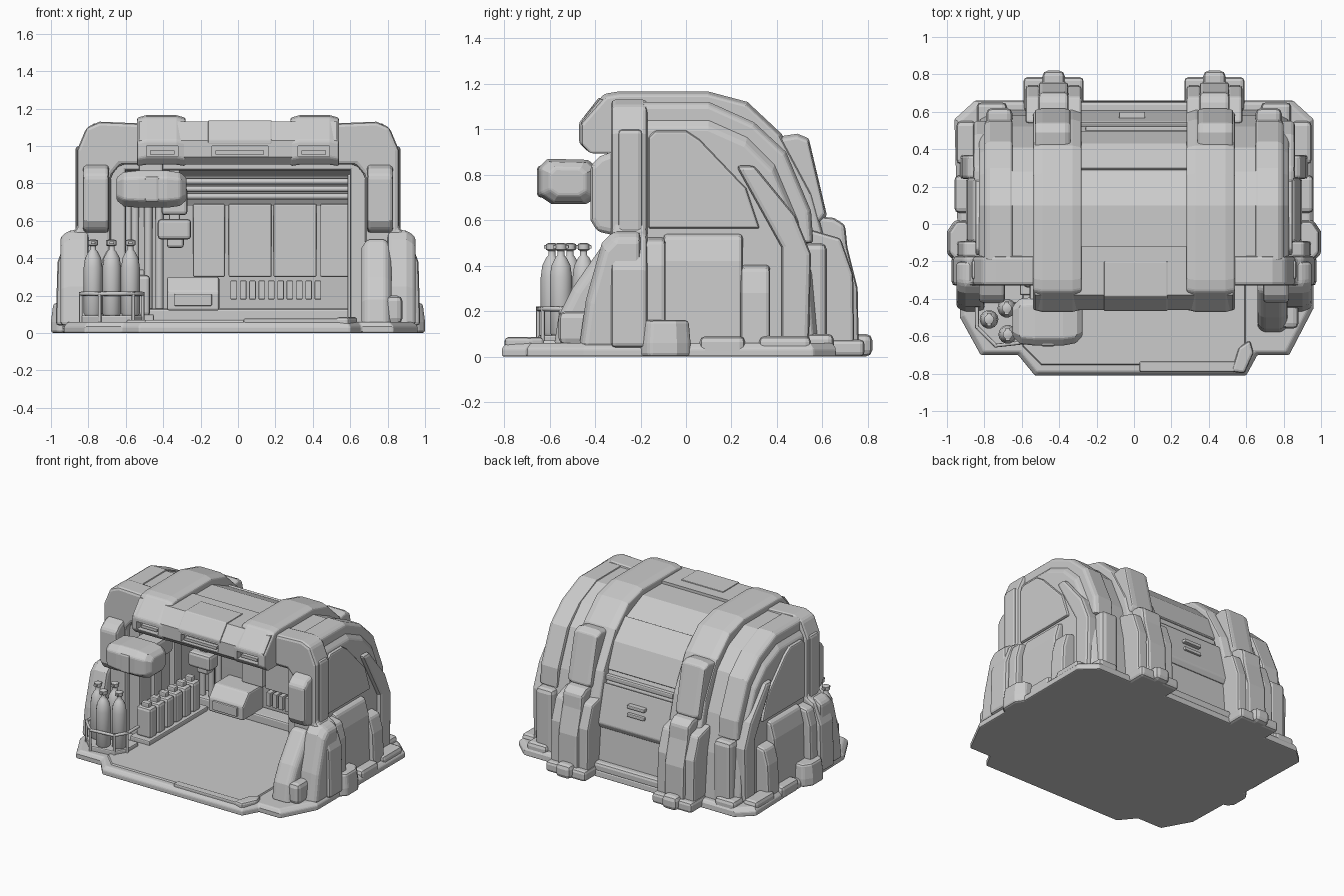
import bpy, bmesh, math


def loft(name, sections, bevel=0.0, mirror=False, smooth=False):
    """Skin equal-length rings of 3D points, cap both ends."""
    bm = bmesh.new()
    rings = [[bm.verts.new(p) for p in s] for s in sections]
    n = len(rings[0])
    for a, b in zip(rings, rings[1:]):
        for i in range(n):
            f = bm.faces.new((a[i], a[(i + 1) % n], b[(i + 1) % n], b[i]))
            f.smooth = smooth
    bm.faces.new(rings[0][::-1])
    bm.faces.new(rings[-1])
    bmesh.ops.recalc_face_normals(bm, faces=bm.faces)
    me = bpy.data.meshes.new(name)
    bm.to_mesh(me)
    bm.free()
    ob = bpy.data.objects.new(name, me)
    bpy.context.collection.objects.link(ob)
    if mirror:
        ob.modifiers.new("Mirror", 'MIRROR')
    if bevel:
        m = ob.modifiers.new("Bevel", 'BEVEL')
        m.width, m.segments, m.limit_method = bevel, 2, 'ANGLE'
        m.angle_limit = math.radians(35)
    return ob


def prism(name, axis, pts, steps, bevel=0.012, mirror=False, pivot=(0, 0)):
    """Extrude a 2D profile along an axis; steps = (position, scale about pivot)."""
    secs = []
    for pos, s in steps:
        q = [(pivot[0] + (u - pivot[0]) * s, pivot[1] + (v - pivot[1]) * s) for u, v in pts]
        secs.append([{'x': (pos, u, v), 'y': (u, pos, v), 'z': (u, v, pos)}[axis] for u, v in q])
    return loft(name, secs, bevel, mirror)


def box(name, x, y, z, bevel=0.01, mirror=False):
    pts = [(x[0], y[0]), (x[1], y[0]), (x[1], y[1]), (x[0], y[1])]
    return prism(name, 'z', pts, [(z[0], 1), (z[1], 1)], bevel, mirror)


def lathe(name, c, profile, n=14):
    secs = [[(c[0] + r * math.cos(k * math.tau / n), c[1] + r * math.sin(k * math.tau / n), c[2] + z)
             for k in range(n)] for r, z in profile]
    ob = loft(name, secs, 0, False, True)
    bpy.ops.object.select_all(action='DESELECT')
    ob.select_set(True)
    bpy.context.view_layer.objects.active = ob
    bpy.ops.object.shade_smooth_by_angle(angle=math.radians(50))
    return ob


def tube(name, pts, r):
    cu = bpy.data.curves.new(name, 'CURVE')
    cu.dimensions, cu.bevel_depth, cu.bevel_resolution, cu.use_fill_caps = '3D', r, 2, True
    sp = cu.splines.new('POLY')
    sp.points.add(len(pts) - 1)
    for p, co in zip(sp.points, pts):
        p.co = (*co, 1)
    ob = bpy.data.objects.new(name, cu)
    bpy.context.collection.objects.link(ob)


# Base slab and floor
base = [(-0.62, -0.7), (-0.53, -0.81), (0.6, -0.81), (0.66, -0.7), (0.83, -0.7), (0.96, -0.45),
        (0.96, 0.56), (0.85, 0.66), (-0.85, 0.66), (-0.96, 0.56), (-0.93, -0.5), (-0.82, -0.7)]
prism("base_slab", 'z', base, [(0, 1), (0.035, 1), (0.06, 0.975)], 0.008)
floor = [(-0.5, -0.76), (0.55, -0.76), (0.6, -0.66), (0.6, 0.42), (-0.6, 0.42), (-0.6, -0.66)]
prism("floor_plate", 'z', floor, [(0.05, 1), (0.07, 0.985)], 0)
box("door_sill", (0.03, 0.56), (-0.79, -0.735), (0.03, 0.078), 0.008)
lump = [(0.84, -0.2), (0.96, -0.2), (1.0, -0.16), (1.0, -0.04), (0.96, 0.02), (0.84, 0.02)]
prism("base_side_lump", 'z', lump, [(0, 1), (0.06, 1), (0.16, 0.92)], 0.015, True, (0.84, -0.09))
for i, (x, y, z) in enumerate([((0.85, 0.96), (0.06, 0.26), 0.09), ((0.84, 0.95), (0.32, 0.55), 0.09),
                               ((0.68, 0.84), (0.52, 0.65), 0.1)]):
    box(f"base_lump_{i}", x, y, (0, z), 0.025, True)
kerb = [(0.52, -0.79), (0.59, -0.8), (0.64, -0.69), (0.62, -0.62), (0.56, -0.66)]
prism("floor_corner_kerb", 'z', kerb, [(0.02, 1), (0.085, 0.99)], 0.015, False, (0.58, -0.7))

# Curved roof and back wall
outer = [(-0.22, 1.11), (0.1, 1.11), (0.28, 1.03), (0.41, 0.9), (0.52, 0.64), (0.58, 0.38), (0.61, 0.04)]
inner = [(0.46, 0.04), (0.43, 0.35), (0.4, 0.68), (0.3, 0.84), (0.1, 0.92), (-0.22, 0.92)]
prism("roof_shell", 'x', outer + inner, [(-0.66, 1), (0.66, 1)], 0.006)

# Thick side walls with chamfered outer edge and inset panel
wall = outer + [(-0.22, 0.04)]
prism("side_wall", 'x', wall, [(0.61, 1), (0.74, 1), (0.83, 0.9)], 0.012, True, (0.1, 0.04))
panel = [(-0.17, 0.56), (-0.17, 0.97), (-0.14, 1.0), (0.0, 1.0), (0.06, 0.96), (0.27, 0.74), (0.33, 0.56)]
prism("side_panel", 'x', panel, [(0.8, 1), (0.848, 0.97)], 0.01, True, (0.05, 0.7))

# Raised arch band along each end of the roof
band = [(-0.2, 1.12), (0.1, 1.12), (0.3, 1.03), (0.44, 0.9), (0.55, 0.64), (0.56, 0.5),
        (0.48, 0.5), (0.46, 0.62), (0.36, 0.84), (0.25, 0.95), (0.08, 1.03), (-0.2, 1.03)]
prism("end_band", 'x', band, [(0.65, 1), (0.77, 1), (0.8, 0.97)], 0.012, True, (0.1, 0.5))
lower = [(0.42, 0.05), (0.54, 0.05), (0.55, 0.45), (0.48, 0.62), (0.3, 0.84), (0.22, 0.84), (0.42, 0.48)]
prism("side_rear_frame", 'x', lower, [(0.72, 1), (0.86, 1)], 0.02, True)
box("rear_corner_post", (0.65, 0.79), (0.5, 0.62), (0.03, 0.5), 0.03, True)

# Front portal frame
portal = [(0.975, 0.04), (0.965, 0.38), (0.91, 0.53), (0.86, 0.56), (0.86, 0.98), (0.81, 1.1), (0.74, 1.13),
          (0.5, 1.12), (0.5, 0.9), (0.63, 0.9), (0.68, 0.84), (0.68, 0.04)]
prism("portal_frame", 'y', portal, [(-0.33, 1), (-0.17, 1)], 0.02, True)
prism("portal_column", 'x', [(-0.3, 0.53), (-0.39, 0.55), (-0.42, 0.6), (-0.42, 0.84), (-0.38, 0.88), (-0.3, 0.91)],
      [(0.69, 1), (0.81, 1), (0.83, 0.95)], 0.018, True, (-0.34, 0.72))
box("inner_jamb", (0.6, 0.7), (-0.28, -0.1), (0.05, 0.9), 0.012, True)
box("lintel", (-0.66, 0.66), (-0.28, -0.12), (0.87, 0.94), 0.012)
box("side_pilaster", (0.82, 0.87), (-0.3, -0.19), (0.5, 1.0), 0.02, True)

# Header beam and two heavy ribs running over the roof and down the back
head = [(-0.42, 0.9), (-0.46, 0.94), (-0.46, 1.03), (-0.38, 1.13), (-0.12, 1.13), (-0.12, 0.9)]
header = prism("header_beam", 'x', head, [(-0.53, 1), (0.53, 1)], 0)
rib = [(-0.43, 0.9), (-0.47, 0.94), (-0.47, 1.03), (-0.36, 1.155), (-0.3, 1.165), (0.1, 1.165), (0.27, 1.12),
       (0.42, 0.98), (0.56, 0.72), (0.62, 0.5), (0.64, 0.04), (0.54, 0.04), (0.5, 0.6), (0.4, 0.86),
       (0.27, 0.98), (0.08, 1.05), (-0.28, 1.05), (-0.28, 0.9)]
ribs = prism("roof_rib", 'x', rib, [(0.28, 0.975), (0.33, 1), (0.49, 1), (0.54, 0.975)], 0.01, True, (0.0, 0.6))

# Recessed vents across the front
for i, (x0, x1) in enumerate([(-0.49, -0.32), (-0.14, 0.16), (0.32, 0.49)]):
    cut = box(f"vent_cutter_{i}", (x0, x1), (-0.55, -0.42), (0.945, 1.0), 0)
    cut.hide_render = True
    cut.hide_viewport = True
    for ob in (header, ribs):
        m = ob.modifiers.new("Vent", 'BOOLEAN')
        m.object, m.operation, m.solver = cut, 'DIFFERENCE', 'EXACT'
    box(f"vent_slat_{i}", (x0 + 0.02, x1 - 0.02), (-0.45, -0.4), (0.955, 0.975), 0)
prism("header_plate", 'x', [(-0.465, 1.01), (-0.465, 1.035), (-0.385, 1.137), (-0.2, 1.137), (-0.2, 1.1), (-0.4, 1.05)],
      [(-0.16, 1), (0.18, 1)], 0.006)

# Rear rib hump, legs and feet
hump = [(0.36, 0.96), (0.49, 0.98), (0.54, 0.96), (0.62, 0.62), (0.56, 0.55), (0.4, 0.85)]
prism("rib_hump", 'x', hump, [(0.34, 0.93), (0.37, 1), (0.49, 1), (0.53, 0.93)], 0.01, True, (0.5, 0.78))
leg = [(0.55, 0.04), (0.76, 0.04), (0.755, 0.3), (0.71, 0.48), (0.7, 0.58), (0.65, 0.61), (0.55, 0.62)]
prism("rib_leg", 'x', leg, [(0.35, 1), (0.51, 1)], 0.02, True)
for x in ((0.28, 0.36), (0.5, 0.58)):
    prism("rib_leg_post", 'x', [(0.52, 0.04), (0.74, 0.04), (0.735, 0.36), (0.68, 0.52), (0.54, 0.56)],
          [(x[0], 1), (x[1], 1)], 0.015, True)
box("rib_foot", (0.27, 0.59), (0.6, 0.785), (0, 0.075), 0.02, True)
box("rib_toe", (0.37, 0.49), (0.7, 0.82), (0, 0.1), 0.03, True)

# Panels and handle on the back
prism("back_panel", 'x', [(0.5, 0.62), (0.545, 0.64), (0.61, 0.37), (0.59, 0.33), (0.55, 0.35)],
      [(-0.29, 1), (0.29, 1)], 0.008)
prism("upper_back_panel", 'x', [(0.27, 1.0), (0.3, 1.035), (0.43, 0.9), (0.5, 0.72), (0.46, 0.7)],
      [(-0.29, 1), (0.29, 1)], 0.006)
box("back_ridge", (-0.26, 0.3), (0.46, 0.525), (0.65, 0.69), 0.01)
for dz in (0.47, 0.53):
    box("back_handle", (-0.08, 0.06), (0.55, 0.6), (dz, dz + 0.025), 0.006)
box("back_sill", (-0.3, 0.3), (0.58, 0.655), (0.03, 0.1), 0.02)

# Lower side buttresses
for i, (y0, y1, x, h) in enumerate([(-0.18, -0.09, 0.95, 0.53), (-0.1, 0.25, 0.9, 0.55), (0.24, 0.37, 0.93, 0.41)]):
    but = [(0.8, 0.04), (x, 0.04), (x - 0.01, h - 0.13), (x - 0.04, h - 0.02), (0.8, h)]
    prism(f"side_buttress_{i}", 'y', but, [(y0, 1), (y1, 1)], 0.018, True)

# Front buttresses: full on the right, slim on the left
fb = [(-0.47, 0.04), (-0.44, 0.25), (-0.37, 0.5), (-0.32, 0.55), (-0.2, 0.55), (-0.2, 0.04)]
prism("front_buttress", 'x', fb, [(0.8, 1), (0.9, 1), (0.95, 0.93)], 0.02, True, (-0.2, 0.04))
prism("right_buttress", 'x', [(-0.58, 0.05), (-0.56, 0.18), (-0.5, 0.3), (-0.36, 0.5), (-0.3, 0.5), (-0.3, 0.05)],
      [(0.66, 0.9), (0.69, 1), (0.79, 1), (0.82, 0.9)], 0.015, False, (-0.3, 0.05))
box("right_buttress_foot", (0.79, 0.88), (-0.56, -0.4), (0.05, 0.2), 0.03)

# Gas bottles in a rack
bottle = [(0.04, 0), (0.05, 0.015), (0.05, 0.26), (0.043, 0.31), (0.025, 0.345), (0.016, 0.355),
          (0.016, 0.375), (0.026, 0.38), (0.026, 0.405), (0.012, 0.41)]
for i, (x, y) in enumerate([(-0.775, -0.51), (-0.675, -0.59), (-0.575, -0.55), (-0.68, -0.45)]):
    lathe(f"gas_bottle_{i}", (x, y, 0.09), bottle)
    box(f"bottle_valve_{i}", (x - 0.012, x + 0.012), (y - 0.035, y + 0.035), (0.475, 0.49), 0.003)
rack = [(-0.84, -0.42), (-0.84, -0.55), (-0.74, -0.65), (-0.56, -0.63), (-0.51, -0.55), (-0.51, -0.42)]
tube("rack_rail", [(x, y, 0.21) for x, y in rack], 0.011)
for x, y in rack[1:5]:
    tube("rack_post", [(x, y, 0.05), (x, y, 0.22)], 0.009)
prism("rack_base", 'z', rack, [(0.05, 1), (0.095, 1)], 0.008)

# Canisters along the left inner wall
for i in range(6):
    y = -0.34 + i * 0.1
    box(f"canister_{i}", (-0.59, -0.47), (y, y + 0.085), (0.09, 0.31), 0.02)
    box(f"canister_cap_{i}", (-0.56, -0.5), (y + 0.02, y + 0.065), (0.3, 0.34), 0.008)
box("canister_shelf", (-0.61, -0.45), (-0.38, 0.3), (0.05, 0.1), 0.008)
for y in (-0.15, 0.08):
    box("left_wall_rib", (-0.62, -0.57), (y, y + 0.09), (0.1, 0.85), 0.01)
    box("right_wall_rib", (0.585, 0.62), (y, y + 0.09), (0.06, 0.85), 0.01)

# Hanging pod on a bracket
pod = [(-0.65, 0.71), (-0.65, 0.83), (-0.61, 0.87), (-0.43, 0.865), (-0.39, 0.83), (-0.39, 0.7),
       (-0.44, 0.67), (-0.59, 0.67)]
prism("hanging_pod", 'x', pod, [(-0.65, 0.6), (-0.61, 0.93), (-0.53, 1), (-0.38, 1), (-0.31, 0.9), (-0.275, 0.6)],
      0.01, False, (-0.52, 0.77))
box("pod_ring", (-0.5, -0.42), (-0.655, -0.38), (0.7, 0.84), 0.015)
box("pod_bracket", (-0.56, -0.38), (-0.42, -0.2), (0.71, 0.84), 0.02)
box("pod_hanger", (-0.53, -0.4), (-0.32, -0.2), (0.8, 0.93), 0.015)

# Monitor hung from the ceiling
box("monitor", (-0.43, -0.25), (0.03, 0.14), (0.5, 0.61), 0.02)
box("monitor_base", (-0.38, -0.29), (0.06, 0.14), (0.455, 0.52), 0.015)
box("monitor_arm", (-0.41, -0.27), (0.07, 0.15), (0.63, 0.78), 0.02)
box("monitor_stem", (-0.37, -0.31), (0.08, 0.14), (0.58, 0.94), 0.01)

# Back wall fittings: bench, console, panels and pipes
box("back_bench", (-0.6, 0.6), (0.33, 0.45), (0.06, 0.13), 0.012)
prism("console", 'x', [(0.2, 0.12), (0.2, 0.22), (0.27, 0.3), (0.44, 0.3), (0.44, 0.12)],
      [(-0.38, 1), (-0.1, 1)], 0.012)
box("console_screen", (-0.34, -0.14), (0.185, 0.22), (0.145, 0.21), 0.006)
for x0, x1 in ((-0.24, -0.07), (-0.05, 0.18), (0.19, 0.42), (0.44, 0.59)):
    box("wall_panel", (x0, x1), (0.385, 0.43), (0.3, 0.69), 0.008)
for k in range(10):
    box("radiator_fin", (-0.04 + k * 0.05, -0.005 + k * 0.05), (0.38, 0.46), (0.18, 0.28), 0.004)
for z, y in ((0.73, 0.35), (0.77, 0.32), (0.81, 0.28)):
    tube("ceiling_pipe", [(-0.6, y, z), (0.6, y, z)], 0.016)
for x in (-0.55, -0.48, -0.42):
    tube("corner_pipe", [(x, 0.38, 0.1), (x, 0.38, 0.75)], 0.022)
